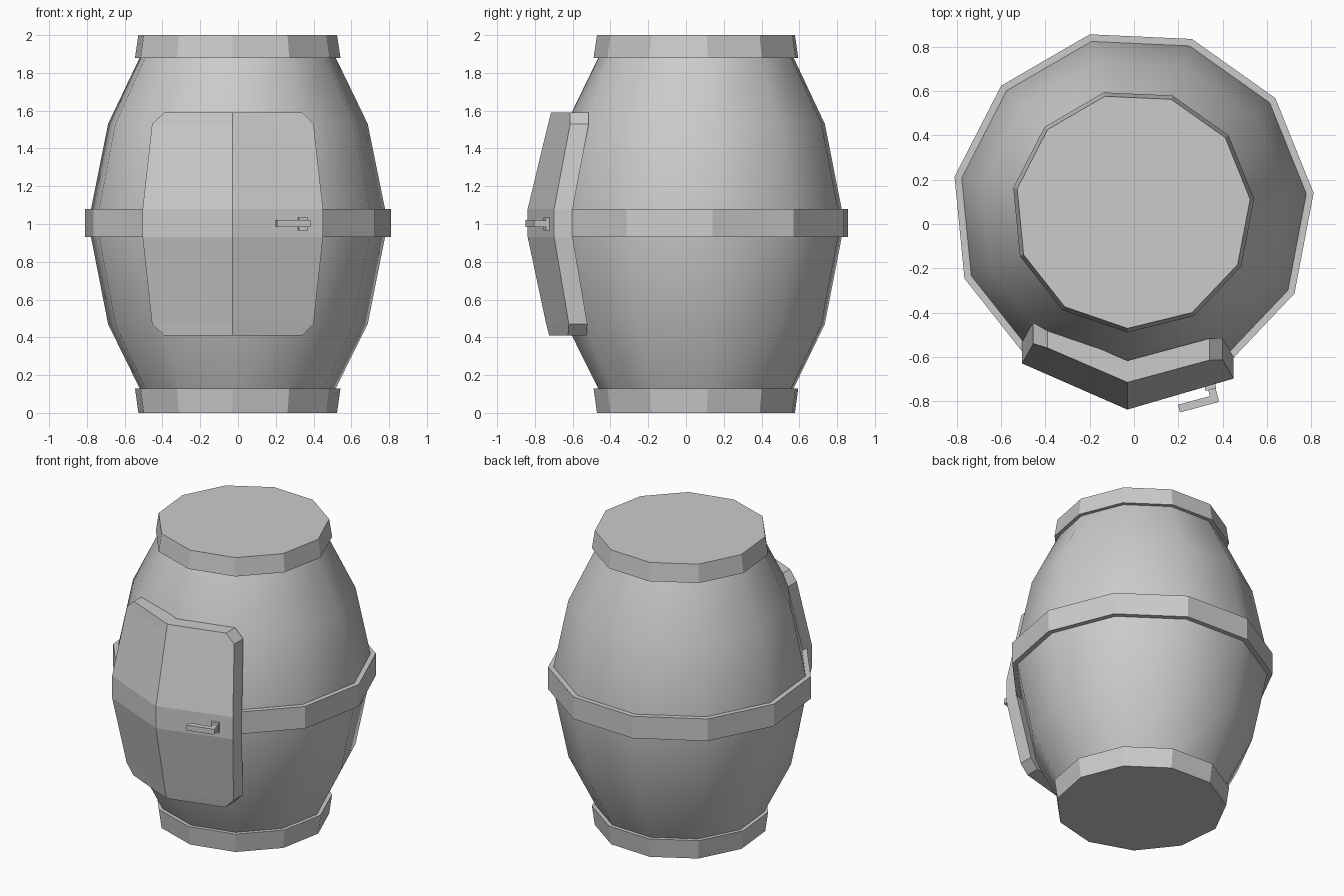
import bpy, bmesh, math
from mathutils import Matrix, Vector

if "Cube" in bpy.data.objects:
    bpy.data.objects.remove(bpy.data.objects["Cube"])

SIDES = 11
START = math.radians(-92.6)
CX, CY = -0.005, 0.06


def finish(name, bm, smooth=False):
    bmesh.ops.recalc_face_normals(bm, faces=bm.faces)
    me = bpy.data.meshes.new(name)
    bm.to_mesh(me)
    bm.free()
    for p in me.polygons:
        p.use_smooth = smooth
    ob = bpy.data.objects.new(name, me)
    bpy.context.collection.objects.link(ob)
    return ob


def lathe(name, profile, cap_start=False, cap_end=False, closed=False, smooth=False):
    """Spin (radius, z) points around the barrel axis with 11 sides."""
    bm = bmesh.new()
    rings = []
    for r, z in profile:
        rings.append([bm.verts.new((CX + r * math.cos(START + i * math.tau / SIDES),
                                    CY + r * math.sin(START + i * math.tau / SIDES), z))
                      for i in range(SIDES)])
    pairs = list(zip(rings, rings[1:]))
    if closed:
        pairs.append((rings[-1], rings[0]))
    for a, b in pairs:
        for i in range(SIDES):
            j = (i + 1) % SIDES
            bm.faces.new((a[i], a[j], b[j], b[i]))
    if cap_start:
        bm.faces.new(rings[0])
    if cap_end:
        bm.faces.new(rings[-1])
    return finish(name, bm, smooth)


# barrel body
lathe("barrel_body", [(0.525, 0.13), (0.695, 0.47), (0.787, 0.93),
                      (0.787, 1.08), (0.695, 1.53), (0.525, 1.88)], smooth=True)

# end bands with closed lids
lathe("bottom_band", [(0.532, 0), (0.55, 0.13), (0.52, 0.13)], cap_start=True)
lathe("top_band", [(0.532, 2), (0.55, 1.88), (0.52, 1.88)], cap_start=True)

# middle band
lathe("middle_band", [(0.82, 0.93), (0.82, 1.08), (0.78, 1.08), (0.78, 0.93)], closed=True)

# door: rows of z, left x, left y, ridge y, right x, right y
rows = [(0.41, -0.39, -0.565, -0.725, 0.34, -0.625),
        (0.47, -0.455, -0.545, -0.74, 0.40, -0.62),
        (0.93, -0.505, -0.63, -0.838, 0.45, -0.698),
        (1.08, -0.505, -0.63, -0.838, 0.45, -0.698),
        (1.53, -0.455, -0.54, -0.73, 0.40, -0.613),
        (1.59, -0.39, -0.56, -0.715, 0.34, -0.615)]
bm = bmesh.new()
grid = [[bm.verts.new(p) for p in ((lx, ly, z), (-0.03, my, z), (rx, ry, z))]
        for z, lx, ly, my, rx, ry in rows]
for a, b in zip(grid, grid[1:]):
    for i in range(2):
        bm.faces.new((a[i], a[i + 1], b[i + 1], b[i]))
front = bm.faces[:]
back = bmesh.ops.duplicate(bm, geom=bm.verts[:] + bm.edges[:] + front)
bmesh.ops.translate(bm, vec=(0, 0.098, 0),
                    verts=[g for g in back["geom"] if isinstance(g, bmesh.types.BMVert)])
bmesh.ops.bridge_loops(bm, edges=[e for e in bm.edges if e.is_boundary])
finish("door", bm)


def box(name, centre, size, angle):
    bm = bmesh.new()
    bmesh.ops.create_cube(bm, size=1, matrix=Matrix.Translation(centre)
                          @ Matrix.Rotation(math.radians(angle), 4, 'Z')
                          @ Matrix.Diagonal((*size, 1)))
    return finish(name, bm)


# door handle
box("handle_bar", Vector((0.29, -0.81, 1.002)), (0.18, 0.036, 0.036), 15)
box("handle_stem", Vector((0.357, -0.765, 1.002)), (0.034, 0.075, 0.034), 15)
box("handle_plate", Vector((0.345, -0.738, 1.0)), (0.05, 0.02, 0.07), 15)
